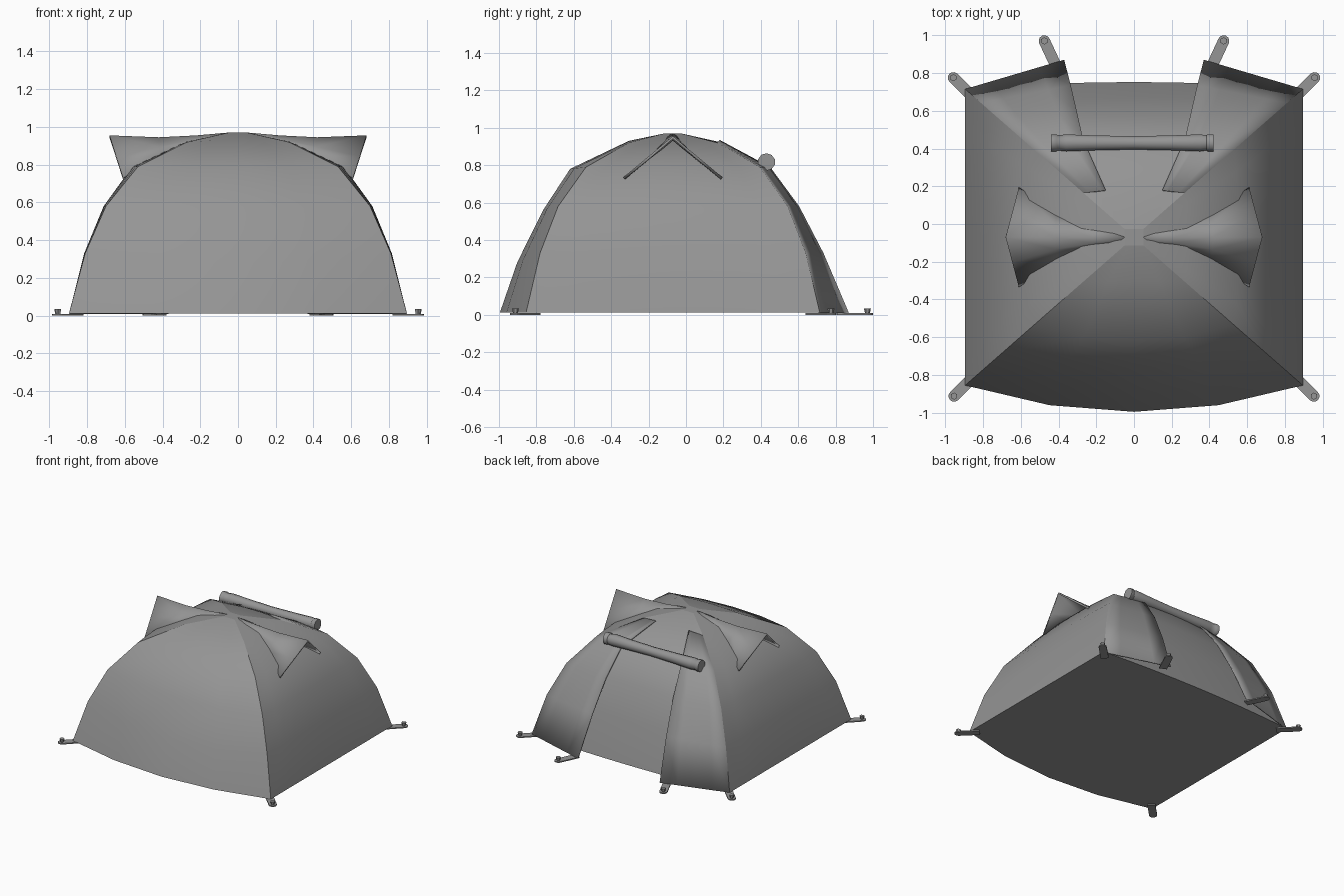
import bpy, bmesh, math
from mathutils import Vector

cube = bpy.data.objects.get("Cube")
if cube:
    bpy.data.objects.remove(cube, do_unlink=True)

grey = bpy.data.materials.new("tent_grey")
grey.use_nodes = True
COLOR = (0.3, 0.3, 0.3, 1)
grey.diffuse_color = COLOR
grey.node_tree.nodes["Principled BSDF"].inputs["Base Color"].default_value = COLOR

CY = -0.07                      # dome centre in y
HX, HY = 0.895, 0.785           # half sizes of the base
# Pole curve from corner to crown: fraction of half size, height
POLE = [(1, .012), (.905, .33), (.782, .58), (.592, .79), (.30, .92), (.055, .97)]


def finish(name, bm, smooth=None, mirror=False, thick=0):
    mesh = bpy.data.meshes.new(name)
    bm.to_mesh(mesh)
    bm.free()
    ob = bpy.data.objects.new(name, mesh)
    bpy.context.collection.objects.link(ob)
    mesh.materials.append(grey)
    if smooth:
        bpy.ops.object.select_all(action='DESELECT')
        ob.select_set(True)
        bpy.context.view_layer.objects.active = ob
        bpy.ops.object.shade_smooth_by_angle(angle=math.radians(smooth))
    if thick:
        mod = ob.modifiers.new("thickness", 'SOLIDIFY')
        mod.thickness, mod.offset = thick, -1
    if mirror:
        ob.modifiers.new("mirror", 'MIRROR')
    return ob


def sheet(name, rows, **kw):
    """Cloth sheet through rows of points, facing away from the tent centre."""
    bm = bmesh.new()
    grid = [[bm.verts.new(p) for p in row] for row in rows]
    for lo, hi in zip(grid, grid[1:]):
        for i in range(len(lo) - 1):
            bm.faces.new((lo[i], lo[i + 1], hi[i + 1], hi[i]))
    bm.normal_update()
    out = sum(f.normal.dot(f.calc_center_median() - Vector((0, CY, .3))) for f in bm.faces)
    if out < 0:
        bmesh.ops.reverse_faces(bm, faces=bm.faces)
    return finish(name, bm, **kw)


def corner(k, sx, sy):
    t, z = POLE[k]
    return Vector((sx * HX * t, CY + sy * HY * t, z))


def panel_row(k, c0, c1, bulge, steps=8):
    """Row k between two corners, bulging as a parabola."""
    a, b = corner(k, *c0), corner(k, *c1)
    us = [-1 + 2 * i / steps for i in range(steps + 1)]
    return [a.lerp(b, (u + 1) / 2) + Vector(bulge) * (1 - u * u) for u in us]


# Front, side and rear cloth panels
FRONT = [(0, -.14, 0), (0, -.122, -.05), (0, -.08, -.02), (0, -.085, -.01), (0, 0, .01), (0, 0, 0)]
SIDE = [(b, 0, 0) for b in (0, .005, .012, .03, .01, 0)]
REAR = [(0, b, 0) for b in (.037, .03, .03, .045, .03, 0)]
sheet("front_panel", [panel_row(k, (-1, -1), (1, -1), FRONT[k], 4) for k in range(6)], smooth=40)
sheet("side_panels", [panel_row(k, (1, -1), (1, 1), SIDE[k]) for k in range(6)], smooth=40, mirror=True)
sheet("rear_panel", [panel_row(k, (-1, 1), (1, 1), REAR[k]) for k in range(6)], smooth=40)
sheet("crown", [[corner(5, sx, sy) for sx in (-1, 1)] for sy in (-1, 1)])

# Floor sheet following the lower edges
bm = bmesh.new()
edge = panel_row(0, (-1, -1), (1, -1), FRONT[0], 4) + panel_row(0, (1, 1), (-1, 1), REAR[0])
floor = bm.faces.new([bm.verts.new(p) for p in edge])
floor.normal_update()
if floor.normal.z > 0:
    floor.normal_flip()
finish("floor", bm)

# Door flaps standing off the rear panel
FLAP_EDGE = [(.37, .87, .012), (.335, .735, .33), (.305, .605, .58), (.27, .45, .79), (.15, .18, .935)]
flap_rows = []
for k, inner in enumerate(FLAP_EDGE):
    a, b = corner(k, 1, 1), Vector(inner)
    flap_rows.append([a.lerp(b, i / 4) for i in range(5)])
sheet("door_flaps", flap_rows, smooth=40, mirror=True, thick=.008)

# Side window canopies: ridge point, then foot offset and foot height
CANOPY = [(.05, .05, .97, .03, .965), (.22, .22, .955, .06, .92),
          (.42, .41, .945, .13, .845), (.68, .61, .955, .265, .735)]
canopy_rows = []
for rx, fx, rz, half, fz in CANOPY:
    ridge = Vector((rx, CY, rz))
    feet = [Vector((fx, CY + s * half, fz)) for s in (-1, 1)]
    canopy_rows.append([feet[0], feet[0].lerp(ridge, .5), ridge, feet[1].lerp(ridge, .5), feet[1]])
sheet("window_canopies", canopy_rows, smooth=120, mirror=True, thick=.014)

# Rolled-up door, slightly waisted, with end rims
bm = bmesh.new()
SIDES = 10
ROLL = [(-.44, .047), (-.41, .047), (-.405, .042), (-.36, .047), (-.2, .041), (0, .037),
        (.19, .041), (.35, .047), (.385, .042), (.39, .047), (.42, .047)]
rings = []
for x, r in ROLL:
    angles = [2 * math.pi * (i + .5) / SIDES for i in range(SIDES)]
    rings.append([bm.verts.new((x, .43 + r * math.cos(a), .817 + r * math.sin(a))) for a in angles])
for p, q in zip(rings, rings[1:]):
    for i in range(SIDES):
        j = (i + 1) % SIDES
        bm.faces.new((p[i], p[j], q[j], q[i]))
bm.faces.new(rings[0])
bm.faces.new(rings[-1])
bmesh.ops.recalc_face_normals(bm, faces=bm.faces)
finish("door_roll", bm, smooth=50)


def ground_tab(name, start, tip):
    """Flat strap with a rounded end, and a small peg through it."""
    a, b = Vector((*start, 0)), Vector((*tip, 0))
    d = (b - a).normalized()
    n = Vector((-d.y, d.x, 0))
    w = .03
    pts = [a + n * w, a - n * w]
    for i in range(7):
        t = math.pi * i / 6
        pts.append(b - n * w * math.cos(t) + d * w * math.sin(t))
    bm = bmesh.new()
    base = bm.faces.new([bm.verts.new(p) for p in pts])
    top = bmesh.ops.extrude_face_region(bm, geom=[base])["geom"]
    bmesh.ops.translate(bm, vec=(0, 0, .009), verts=[v for v in top if isinstance(v, bmesh.types.BMVert)])
    bmesh.ops.recalc_face_normals(bm, faces=bm.faces)
    finish(name + "_strap", bm, mirror=True)
    bm = bmesh.new()
    peg = bmesh.ops.create_cone(bm, cap_ends=True, segments=6, radius1=.012, radius2=.019, depth=.03)
    bmesh.ops.translate(bm, vec=b + Vector((0, 0, .02)), verts=peg["verts"])
    finish(name + "_peg", bm, mirror=True)


ground_tab("front_corner", (.84, -.8), (.953, -.912))
ground_tab("rear_corner", (.84, .66), (.957, .775))
ground_tab("door_flap", (.405, .82), (.475, .97))
